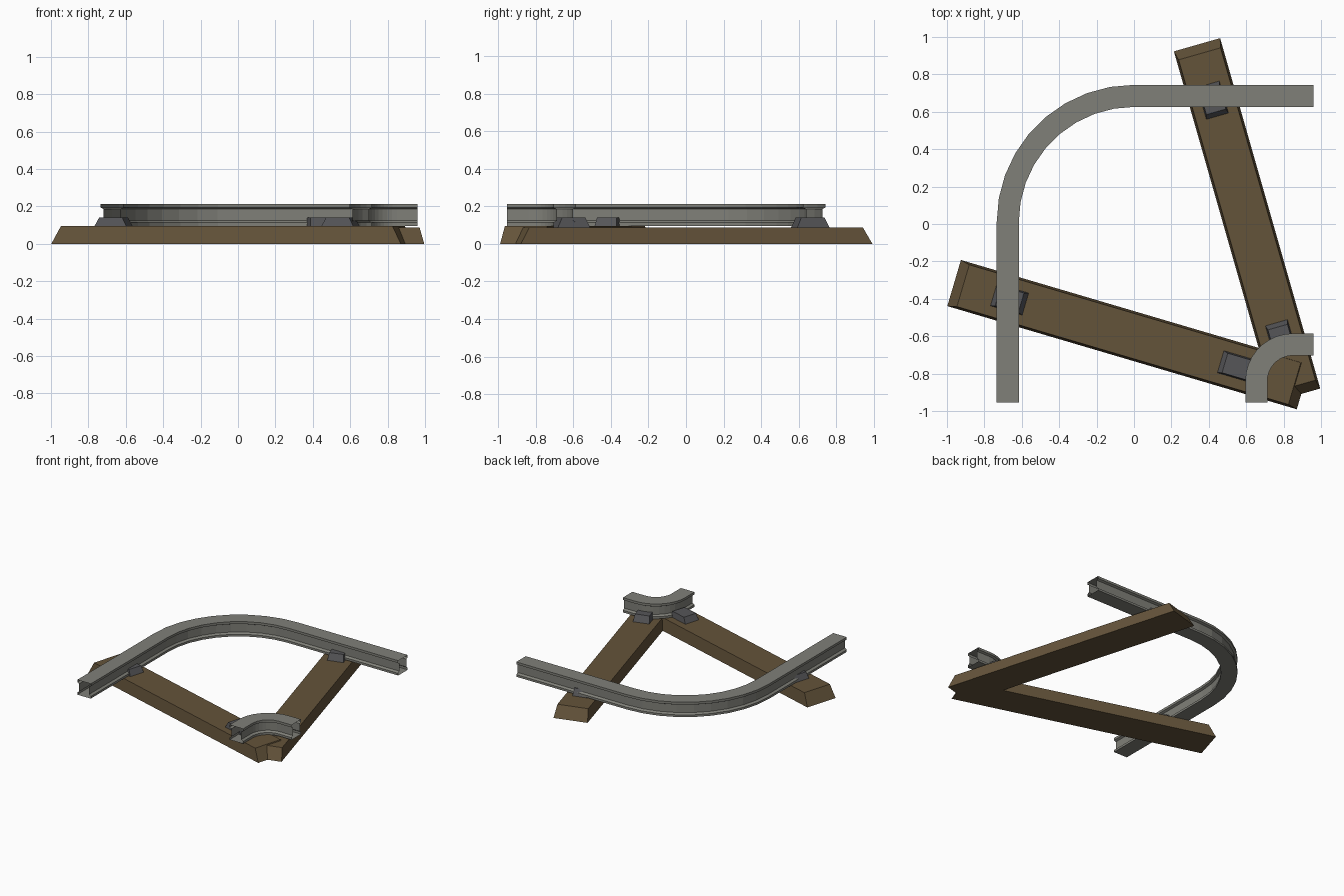
import bpy, bmesh, math
from mathutils import Vector

if "Cube" in bpy.data.objects:
    bpy.data.objects.remove(bpy.data.objects["Cube"])


def material(name, rgb):
    m = bpy.data.materials.new(name)
    m.diffuse_color = (*rgb, 1)
    m.use_nodes = True
    m.node_tree.nodes["Principled BSDF"].inputs["Base Color"].default_value = m.diffuse_color
    return m


RAIL = material("rail grey", (0.215, 0.215, 0.19))
WOOD = material("sleeper brown", (0.127, 0.087, 0.042))
CLIP = material("clip dark grey", (0.092, 0.092, 0.098))


def finish(bm, name, mat):
    me = bpy.data.meshes.new(name)
    bm.to_mesh(me)
    bm.free()
    me.materials.append(mat)
    ob = bpy.data.objects.new(name, me)
    bpy.context.collection.objects.link(ob)
    return ob


def tapered_block(name, mat, centre, angle, length, width, z0, z1, end_inset, side_inset):
    """Block whose top is inset from its base along both axes."""
    bm = bmesh.new()
    bmesh.ops.create_cube(bm, size=1)
    for v in bm.verts:
        top = v.co.z > 0
        sx = math.copysign(1, v.co.x)
        sy = math.copysign(1, v.co.y)
        v.co = Vector((sx * (length / 2 - (end_inset if top else 0)),
                       sy * (width / 2 - (side_inset if top else 0)),
                       z1 if top else z0))
    ob = finish(bm, name, mat)
    ob.location = (centre[0], centre[1], 0)
    ob.rotation_euler.z = angle


# Half of the rail cross-section: offset from centre line, height
HALF = [(0.059, 0.096), (0.059, 0.113), (0.043, 0.124), (0.043, 0.186),
        (0.059, 0.194), (0.059, 0.213)]
PROFILE = HALF + [(-o, z) for o, z in reversed(HALF)]


def rail(name, cx, cy, radius, steps=9, end=0.96):
    """Open-ended hollow I-section swept along straight, quarter bend, straight."""
    path = [(Vector((cx - radius, -end + 0.005)), Vector((-1, 0)))]
    for i in range(steps + 1):
        a = math.pi - i * math.pi / 2 / steps
        n = Vector((math.cos(a), math.sin(a)))
        path.append((Vector((cx, cy)) + n * radius, n))
    path.append((Vector((end, cy + radius)), Vector((0, 1))))
    bm = bmesh.new()
    rings = []
    for p, n in path:
        rings.append([bm.verts.new((*(p + n * o), z)) for o, z in PROFILE])
    k = len(PROFILE)
    for r0, r1 in zip(rings, rings[1:]):
        for j in range(k):
            bm.faces.new((r0[j], r0[(j + 1) % k], r1[(j + 1) % k], r1[j]))
    bmesh.ops.recalc_face_normals(bm, faces=bm.faces[:])
    # the sweep is an open tube: make sure the top faces look upwards
    bm.normal_update()
    top = max(bm.faces, key=lambda f: f.calc_center_median().z)
    if top.normal.z < 0:
        bmesh.ops.reverse_faces(bm, faces=bm.faces[:])
    finish(bm, name, RAIL)


# Rails
rail("outer_rail", 0.0, 0.01, 0.675)
rail("inner_rail", 0.85, -0.84, 0.196)

# Sleepers: name, centre, direction, top height, positions of the two clips
SLEEPERS = [
    ("left", (-0.0275, -0.5915), (1.87, -0.552), 0.095, (-0.665, 0.60)),
    ("back", (0.6045, 0.0215), (0.535, -1.872), 0.088, (-0.666, 0.66)),
]
for name, c, d, top, offsets in SLEEPERS:
    direction = Vector(d).normalized()
    angle = math.atan2(d[1], d[0])
    tapered_block(name + "_sleeper", WOOD, c, angle, 1.948, 0.257, 0, top, 0.05, 0.012)
    for part, t in zip(("outer", "inner"), offsets):
        p = Vector(c) + direction * t
        tapered_block(f"{name}_{part}_clip", CLIP, p, angle,
                      0.185, 0.125, top - 0.008, 0.14, 0.028, 0.008)
